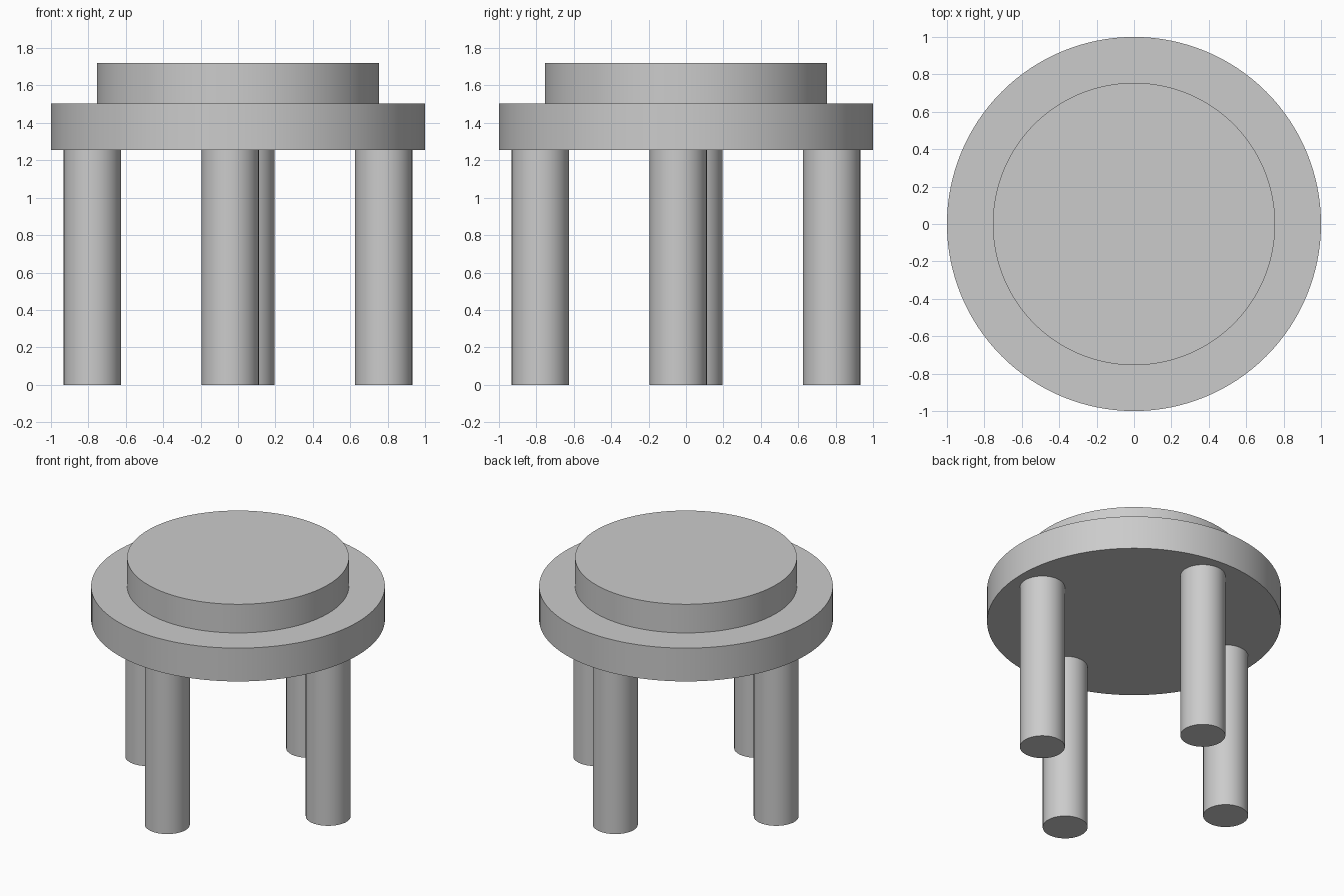
import bpy
import math

cube = bpy.data.objects.get("Cube")
if cube:
    bpy.data.objects.remove(cube, do_unlink=True)

# Single grey finish
GREY = (0.6, 0.6, 0.6, 1.0)
grey = bpy.data.materials.new("plain grey")
grey.use_nodes = True
grey.diffuse_color = GREY
for node in grey.node_tree.nodes:
    if node.type == 'BSDF_PRINCIPLED':
        node.inputs["Base Color"].default_value = GREY


def disc(name, radius, bottom, top, x=0.0, y=0.0, sides=128):
    """Upright cylinder between two heights, smooth sides and sharp rims."""
    bpy.ops.mesh.primitive_cylinder_add(
        vertices=sides, radius=radius, depth=top - bottom,
        location=(x, y, (bottom + top) / 2))
    obj = bpy.context.object
    obj.name = obj.data.name = name
    obj.data.materials.append(grey)
    bpy.ops.object.shade_smooth_by_angle(angle=math.radians(30))
    return obj


SEAT_BOTTOM, SEAT_TOP, CUSHION_TOP = 1.255, 1.505, 1.72

# Seat and the smaller raised pad on top
disc("seat", 1.0, SEAT_BOTTOM, SEAT_TOP)
disc("seat_pad", 0.755, SEAT_TOP, CUSHION_TOP)

# Four legs, each a quarter turn from the last, the ring slightly twisted
x, y = -0.042, -0.779
for name in ("front_leg", "left_leg", "back_leg", "right_leg"):
    disc(name, 0.153, 0.0, SEAT_BOTTOM, x, y, sides=64)
    x, y = -y, x
